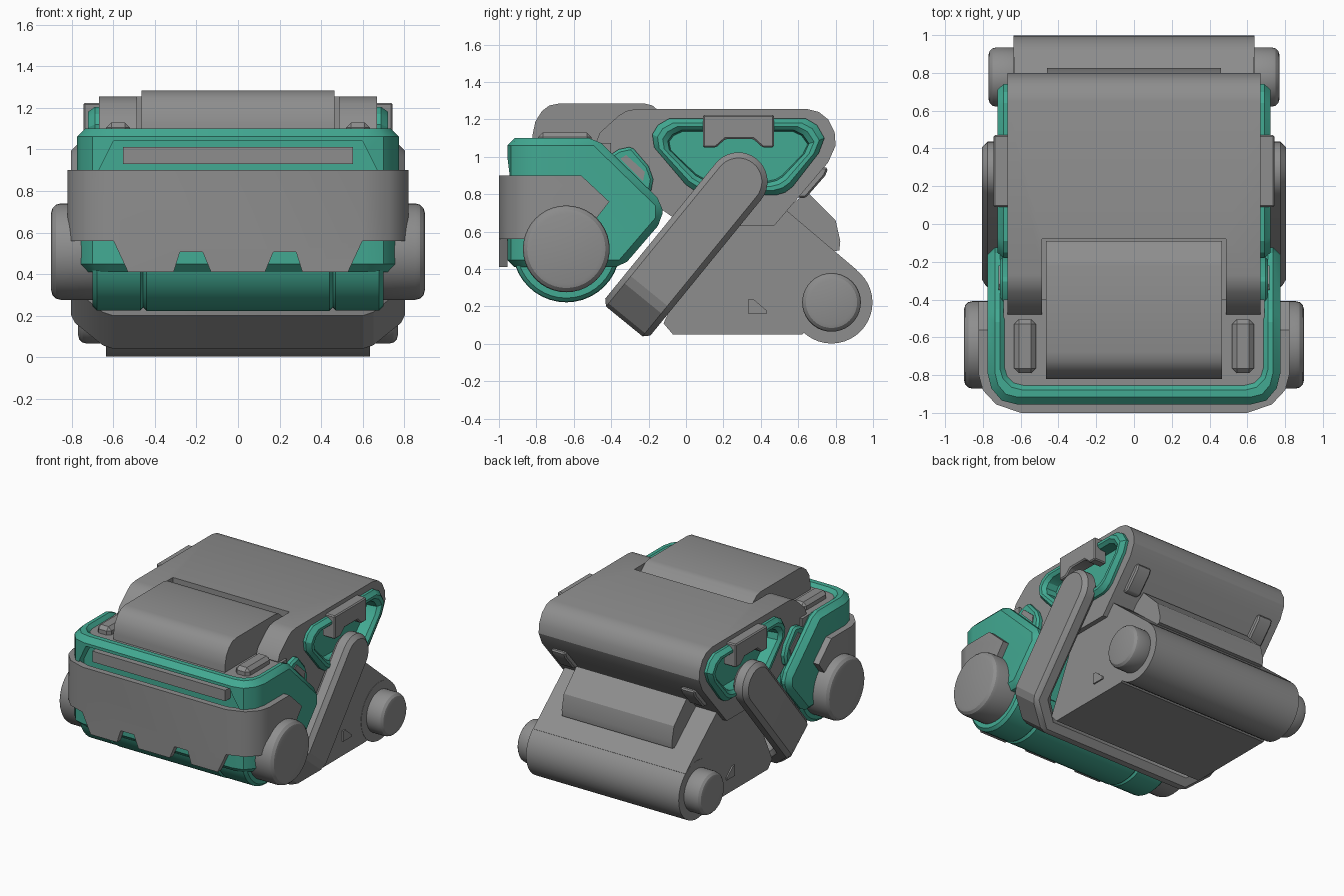
import bpy, bmesh, math
from mathutils import Vector

if "Cube" in bpy.data.objects:
    bpy.data.objects.remove(bpy.data.objects["Cube"])


def material(name, rgb):
    m = bpy.data.materials.new(name)
    m.diffuse_color = (*rgb, 1)
    m.use_nodes = True
    m.node_tree.nodes["Principled BSDF"].inputs["Base Color"].default_value = m.diffuse_color
    return m


GRAY = material("mid gray", (0.27, 0.27, 0.27))
GREEN = material("sea green", (0.055, 0.40, 0.29))


def activate(ob):
    bpy.ops.object.select_all(action='DESELECT')
    ob.select_set(True)
    bpy.context.view_layer.objects.active = ob


def apply(ob, kind, **settings):
    mod = ob.modifiers.new(kind.lower(), kind)
    for key, value in settings.items():
        setattr(mod, key, value)
    activate(ob)
    bpy.ops.object.modifier_apply(modifier=mod.name)


def bevel(ob, width, segments=1):
    apply(ob, 'BEVEL', width=width, segments=segments,
          limit_method='ANGLE', angle_limit=math.radians(40))


def boolean(ob, cutter, operation):
    apply(ob, 'BOOLEAN', object=cutter, operation=operation, solver='EXACT')
    bpy.data.objects.remove(cutter)


def mirror(ob):
    apply(ob, 'MIRROR', use_axis=(True, False, False), use_mirror_merge=False)


def smooth(ob):
    activate(ob)
    bpy.ops.object.shade_smooth_by_angle(angle=math.radians(28))


def loft(name, loops, mat):
    """Bridge equal-length loops of 3D points and cap both ends."""
    bm = bmesh.new()
    rows = [[bm.verts.new(p) for p in loop] for loop in loops]
    n = len(rows[0])
    for a, b in zip(rows, rows[1:]):
        for i in range(n):
            bm.faces.new((a[i], a[(i + 1) % n], b[(i + 1) % n], b[i]))
    bm.faces.new(rows[0])
    bm.faces.new(rows[-1])
    bmesh.ops.recalc_face_normals(bm, faces=bm.faces)
    me = bpy.data.meshes.new(name)
    bm.to_mesh(me)
    bm.free()
    me.materials.append(mat)
    ob = bpy.data.objects.new(name, me)
    bpy.context.collection.objects.link(ob)
    return ob


def prism(name, pts, a, b, mat=GRAY, axis='x', width=0, segments=1, both=False):
    """Extrude a 2D outline from a to b along an axis."""
    place = {'x': lambda p, d: (d, p[0], p[1]),
             'y': lambda p, d: (p[0], d, p[1]),
             'z': lambda p, d: (p[0], p[1], d)}[axis]
    ob = loft(name, [[place(p, d) for p in pts] for d in (a, b)], mat)
    if width:
        bevel(ob, width, segments)
    if both:
        mirror(ob)
    smooth(ob)
    return ob


def circle(cy, cz, r, n=40):
    return [(cy + r * math.cos(2 * math.pi * i / n), cz + r * math.sin(2 * math.pi * i / n))
            for i in range(n)]


def rect(x0, y0, x1, y1):
    return [(x0, y0), (x1, y0), (x1, y1), (x0, y1)]


def u_shape(outer, inner):
    """Closed U from its right-hand outer and inner edges."""
    flip = lambda pts: [(-x, y) for x, y in reversed(pts)]
    ring_out = outer + flip(outer)
    ring_in = inner + flip(inner)
    return ring_out + ring_in[::-1]


# Upper body with hood opening and side windows
body = prism("upper_body", [(-.48, 1.08), (-.46, 1.13), (-.36, 1.22), (-.32, 1.245), (-.27, 1.255),
                            (.65, 1.255), (.71, 1.24), (.76, 1.2), (.795, 1.13), (.8, 1.06),
                            (.76, .97), (.47, .63), (0, .63), (-.4, .9)], -.67, .67)
boolean(body, prism("cut", rect(-.487, -.7, .487, -.08), 1.05, 1.4, axis='z'), 'DIFFERENCE')
window = [(-.18, 1.12), (-.15, 1.17), (-.09, 1.205), (.64, 1.205), (.7, 1.17), (.74, 1.1),
          (.71, 1.02), (.57, .84), (.53, .81), (.48, .795), (.13, .795), (.06, .81), (0, .85),
          (-.17, 1.05)]


def scaled(k, ky=None):
    ky = ky or k
    return [(.28 + (y - .28) * k, 1.01 + (z - 1.01) * ky) for y, z in window]


for s in (1, -1):
    boolean(body, prism("cut", scaled(.84, .76), s * .58, s * .8), 'DIFFERENCE')
smooth(body)
steps = [(.62, 1, 1), (.69, 1, 1), (.722, .94, .88), (.722, .88, .78), (.70, .82, .68), (.60, .80, .64)]
# start the green rim from the recess depth so it lines the opening
rim = loft("window_rim", [[(x, y, z) for y, z in scaled(a, b)] for x, a, b in steps], GREEN)
mirror(rim)
smooth(rim)
prism("window_clip", [(.09, 1.225), (.47, 1.225), (.47, 1.05), (.41, 1.05), (.36, 1.095),
                      (.21, 1.095), (.16, 1.05), (.09, 1.05)], .64, .745, width=.008, both=True)
prism("back_pad", [(.72, .95), (.76, .94), (.745, .90), (.64, .78), (.60, .78), (.58, .8)],
      .48, .60, width=.01, both=True)

# Curved hood at the front of the upper body
prism("hood", [(-.82, 1.0), (-.82, 1.12), (-.805, 1.19), (-.77, 1.245), (-.73, 1.275), (-.68, 1.285),
               (-.22, 1.285), (-.18, 1.275), (-.09, 1.2), (-.09, 1.0)], -.465, .465)

# Lower body, rear roller and rear hump
prism("lower_body", [(-.07, .05), (.62, .05), (.8, .2), (.916, .393), (.53, .72), (.3, .85),
                     (.2, .8), (-.12, .11)], -.635, .635)
prism("rear_roller", circle(.778, .221, .219), -.637, .637)
prism("rear_knob", circle(.778, .222, .157), .6, .77, width=.04, segments=3, both=True)
prism("rear_hump", [(.5, .45), (.82, .5), (.825, .55), (.8, .66), (.65, .81), (.5, .7)], -.46, .46)
prism("side_marker", [(.335, .24), (.335, .16), (.43, .16), (.43, .18), (.36, .24)],
      .63, .645, both=True)

# U-shaped swing arm: stadium side shape crossed with a U outline
top, low = Vector((.28, .868)), Vector((-.33, .12))
d = (low - top).normalized()
nrm = Vector((-d.y, d.x))
L, R = (low - top).length, .156
stadium = [top - d * (R * math.sin(t)) + nrm * (R * math.cos(t))
           for t in [math.pi * i / 18 for i in range(19)]]
stadium += [low - nrm * R, low + nrm * R]
arm = prism("swing_arm", stadium, -.9, .9)
plan = u_shape([(.805, -.4), (.805, L - .18), (.63, L + .001)],
               [(.68, -.4), (.68, L - .23), (.58, L - .12)])
frame = loft("cut", [[(x, *(top + d * u + nrm * v)) for x, u in plan] for v in (-.3, .3)], GRAY)
boolean(arm, frame, 'INTERSECT')
bevel(arm, .03)
smooth(arm)

# Green front housing: side shape crossed with a rounded U plan
front = prism("front_housing", [(-1, 1.1), (-.48, 1.1), (-.125, .755), (-.125, .66), (-.34, .41),
                                (-1, .41)], -.9, .9, GREEN)
plan = u_shape([(.775, 0), (.775, -.79), (.755, -.87), (.70, -.935), (.62, -.955)],
               [(.672, 0), (.672, -.76), (.66, -.80), (.63, -.83), (.58, -.842)])
boolean(front, prism("cut", plan, .2, 1.3, GREEN, 'z'), 'INTERSECT')
bevel(front, .038)
boolean(front, prism("cut", [(-.67, .8), (.67, .8), (.67, .9), (.6, 1.04), (-.6, 1.04), (-.67, .9)],
                     -1.1, -.88, GREEN, 'y'), 'DIFFERENCE')
smooth(front)
prism("front_slot_bar", rect(-.555, .93, .555, 1.012), -.945, -.86, axis='y')
prism("front_core", rect(-.86, .42, -.36, 1.0), -.69, .69, GREEN)
prism("front_deck", rect(-.855, .98, -.4, 1.075), -.69, .69)
prism("deck_pad", rect(.52, -.79, .635, -.505), 1.05, 1.13, axis='z', width=.025, both=True)
prism("hinge_cover", [(-.42, 1.0), (-.36, 1.04), (-.29, 1.055), (-.2, .95), (-.175, .88), (-.19, .8),
                      (-.35, .75)], .6, .71, GREEN, width=.015, both=True)
prism("hinge_strip", [(-.35, .99), (-.32, 1.01), (-.22, .92), (-.23, .87)], .68, .717, both=True)

# Green front roller with gray side knobs
prism("front_roller", circle(-.64, .51, .288), -.46, .46, GREEN, width=.02)
prism("housing_cheek", circle(-.64, .51, .285), .45, .70, GREEN, width=.02, both=True)
prism("front_knob", circle(-.64, .508, .232), .46, .90, width=.045, segments=3, both=True)

# Gray bumper shell: wrapped U plan trimmed by its front and side outlines
plan = u_shape([(.822, 0), (.822, -.80), (.80, -.88), (.73, -.955), (.60, -1.0)],
               [(.765, 0), (.765, -.80), (.74, -.87), (.69, -.92), (.58, -.955)])
bumper = prism("front_bumper", plan, .3, .9, axis='z')
right = [(.9, 1.2), (.9, .56), (.6, .56), (.53, .41), (.31, .41), (.28, .505), (.17, .505), (.13, .41)]
boolean(bumper, prism("cut", right + [(-x, z) for x, z in reversed(right)], -1.2, .2, axis='y'),
        'INTERSECT')
boolean(bumper, prism("cut", [(-1.2, .2), (-1.2, 1.2), (-.56, 1.2), (-.56, .9), (-.41, .76),
                              (-.55, .58), (-.55, .2)], -1, 1), 'INTERSECT')
smooth(bumper)
